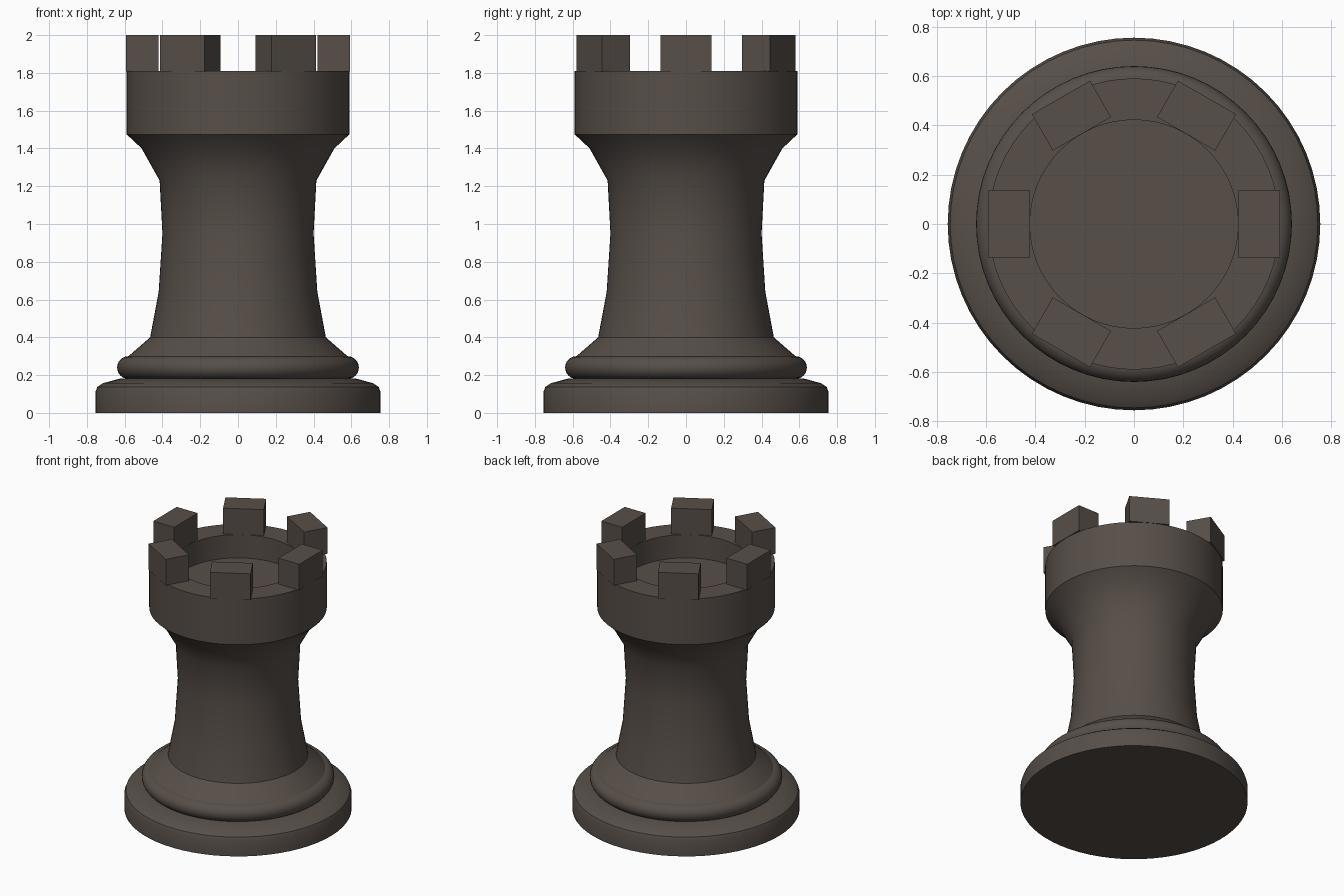
import bpy
import bmesh
import math
from mathutils import Matrix

cube = bpy.data.objects.get("Cube")
if cube:
    bpy.data.objects.remove(cube, do_unlink=True)

# One dark brown colour for the whole piece
COLOUR = (0.095, 0.077, 0.065, 1.0)
brown = bpy.data.materials.new("dark_brown")
brown.use_nodes = True
brown.diffuse_color = COLOUR
bsdf = brown.node_tree.nodes["Principled BSDF"]
bsdf.inputs["Base Color"].default_value = COLOUR
bsdf.inputs["Roughness"].default_value = 0.7

SEGMENTS = 64


def finish(name, bm):
    """Turn a bmesh into a coloured object in the scene."""
    bmesh.ops.recalc_face_normals(bm, faces=bm.faces)
    mesh = bpy.data.meshes.new(name)
    bm.to_mesh(mesh)
    bm.free()
    mesh.materials.append(brown)
    obj = bpy.data.objects.new(name, mesh)
    bpy.context.collection.objects.link(obj)
    return obj


def lathe(name, profile):
    """Revolve (radius, z) points that start and end on the axis."""
    bm = bmesh.new()
    verts = [bm.verts.new((r, 0, z)) for r, z in profile]
    edges = [bm.edges.new(pair) for pair in zip(verts, verts[1:])]
    bmesh.ops.spin(bm, geom=verts + edges, cent=(0, 0, 0), axis=(0, 0, 1),
                   angle=math.tau, steps=SEGMENTS, use_duplicate=False)
    bmesh.ops.remove_doubles(bm, verts=bm.verts, dist=0.0005)
    obj = finish(name, bm)
    bpy.ops.object.select_all(action="DESELECT")
    obj.select_set(True)
    bpy.context.view_layer.objects.active = obj
    bpy.ops.object.shade_smooth_by_angle(angle=math.radians(32))
    return obj


# Foot, rounded ring, waisted shaft and hollow crown in one turned profile
foot = [(0, 0), (0.755, 0), (0.755, 0.11), (0.745, 0.137), (0.715, 0.157),
        (0.62, 0.183)]
ring = [(0.58 + 0.06 * math.cos(a), 0.24 + 0.06 * math.sin(a))
        for a in (math.radians(d) for d in range(-75, 91, 15))]
shaft = [(0.465, 0.40), (0.42, 0.64), (0.40, 0.95), (0.415, 1.23),
         (0.51, 1.40)]
crown = [(0.59, 1.475), (0.59, 1.81), (0.422, 1.81), (0.422, 1.64), (0, 1.64)]
lathe("tower_body", foot + ring + shaft + crown)

# Six square battlements around the rim
for i in range(6):
    bm = bmesh.new()
    place = (Matrix.Rotation(i * math.tau / 6, 4, "Z")
             @ Matrix.Translation((0.507, 0, 1.904))
             @ Matrix.Diagonal((0.17, 0.272, 0.192, 1)))
    bmesh.ops.create_cube(bm, size=1, matrix=place)
    finish(f"battlement_{i + 1}", bm)
